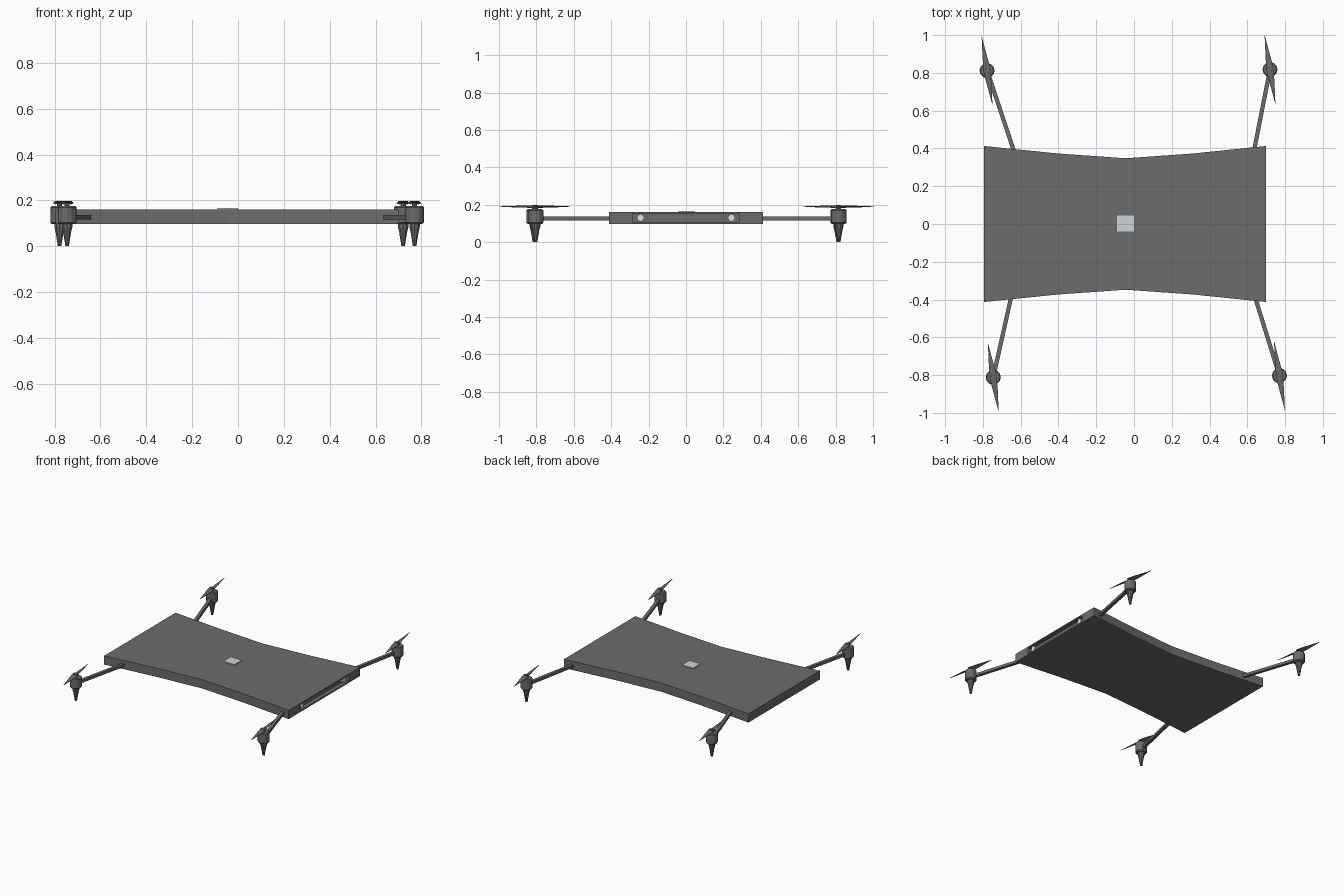
import bpy, bmesh
from math import pi
from mathutils import Vector, Matrix

if "Cube" in bpy.data.objects:
    bpy.data.objects.remove(bpy.data.objects["Cube"])


def material(name, r, g, b):
    m = bpy.data.materials.new(name)
    m.use_nodes = True
    m.diffuse_color = (r, g, b, 1)
    m.node_tree.nodes["Principled BSDF"].inputs["Base Color"].default_value = (r, g, b, 1)
    return m


grey = material("dark grey", 0.15, 0.15, 0.15)
silver = material("light grey", 0.62, 0.65, 0.68)
white = material("lamp white", 0.75, 0.75, 0.75)


def finish(name, bm, mat):
    bmesh.ops.recalc_face_normals(bm, faces=bm.faces)
    mesh = bpy.data.meshes.new(name)
    bm.to_mesh(mesh)
    bm.free()
    mesh.materials.append(mat)
    obj = bpy.data.objects.new(name, mesh)
    bpy.context.collection.objects.link(obj)
    return obj


def prism(bm, outline, z0, z1):
    """Extrude a flat outline between two heights."""
    face = bm.faces.new([bm.verts.new((x, y, z0)) for x, y in outline])
    top = bmesh.ops.extrude_face_region(bm, geom=[face])["geom"]
    for v in top:
        if isinstance(v, bmesh.types.BMVert):
            v.co.z = z1


def lathe(bm, profile, centre, sides):
    """Stack of rings (radius, height) around a vertical axis."""
    rings = []
    for r, z in profile:
        ring = bmesh.ops.create_circle(bm, segments=sides, radius=r,
                                       matrix=Matrix.Translation((*centre, z)))["verts"]
        rings.append(ring)
    for low, high in zip(rings, rings[1:]):
        for i in range(sides):
            j = (i + 1) % sides
            bm.faces.new((low[i], low[j], high[j], high[i]))
    bm.faces.new(rings[0])
    bm.faces.new(rings[-1])


# Body: slab with waisted long edges
edge = [(-0.795, 0.413), (-0.4, 0.373), (-0.045, 0.348), (0.31, 0.373), (0.70, 0.413)]
bm = bmesh.new()
prism(bm, edge + [(x, -y) for x, y in reversed(edge)], 0.097, 0.161)

# Recessed slot in the +x end
bmesh.ops.recalc_face_normals(bm, faces=bm.faces)
end = max(bm.faces, key=lambda f: f.calc_center_median().x)
bmesh.ops.inset_region(bm, faces=[end], thickness=0.01)
for v in end.verts:
    v.co.y = 0.285 if v.co.y > 0 else -0.285
    v.co.z = 0.152 if v.co.z > 0.13 else 0.108
pocket = bmesh.ops.extrude_face_region(bm, geom=[end])["geom"]
for v in pocket:
    if isinstance(v, bmesh.types.BMVert):
        v.co.x -= 0.03
if end.is_valid:
    bmesh.ops.delete(bm, geom=[end], context="FACES_ONLY")
finish("body", bm, grey)

# Plate on top of the body
bm = bmesh.new()
prism(bm, [(-0.09, -0.04), (0, -0.04), (0, 0.045), (-0.09, 0.045)], 0.158, 0.167)
finish("top_plate", bm, silver)

# Lamps inside the slot
for side, y in (("left", 0.243), ("right", -0.243)):
    bm = bmesh.new()
    bmesh.ops.create_cone(bm, cap_ends=True, segments=8, radius1=0.02, radius2=0.02, depth=0.022,
                          matrix=Matrix.Translation((0.679, y, 0.13)) @ Matrix.Rotation(pi / 2, 4, "Y"))
    finish("lamp_" + side, bm, white)

# Arms with motor, foot and propeller at each corner
corners = {
    "back_right": ((-0.635, 0.385), (-0.778, 0.812)),
    "back_left": ((0.635, 0.385), (0.72, 0.818)),
    "front_right": ((-0.65, -0.385), (-0.745, -0.812)),
    "front_left": ((0.64, -0.385), (0.77, -0.803)),
}
motor_profile = [(0.034, 0.097), (0.04, 0.104), (0.04, 0.17), (0.034, 0.176)]
foot_profile = [(0.008, 0), (0.012, 0.025), (0.018, 0.06), (0.024, 0.085), (0.024, 0.1)]
hub_profile = [(0.012, 0.174), (0.012, 0.198)]
# Half blade: sideways, lengthwise, height
blade = [(0, 0.186, 0.19), (-0.014, 0.06, 0.186), (-0.017, 0, 0.184),
         (0.02, -0.01, 0.195), (0.016, 0.04, 0.195)]
blade_axis = Vector((-0.155, 0.988))
blade_side = Vector((0.988, 0.155))

for name, (root, tip) in corners.items():
    # Square arm rod
    a, b = Vector(root), Vector(tip)
    n = (b - a).normalized().orthogonal() * 0.011
    bm = bmesh.new()
    prism(bm, [a + n, b + n, b - n, a - n], 0.117, 0.137)
    finish("arm_" + name, bm, grey)

    for part, profile, sides in (("motor", motor_profile, 12), ("foot", foot_profile, 10),
                                 ("hub", hub_profile, 10)):
        bm = bmesh.new()
        lathe(bm, profile, tip, sides)
        finish(part + "_" + name, bm, grey)

    # Two pitched blades, opposite each other
    bm = bmesh.new()
    for turn in (1, -1):
        layers = []
        for lift in (-0.0015, 0.0015):
            pts = [(b + turn * (blade_side * s + blade_axis * l), z + lift) for s, l, z in blade]
            layers.append([bm.verts.new((p.x, p.y, z)) for p, z in pts])
        low, high = layers
        bm.faces.new(low)
        bm.faces.new(high)
        for i in range(len(blade)):
            j = (i + 1) % len(blade)
            bm.faces.new((low[i], low[j], high[j], high[i]))
    finish("propeller_" + name, bm, grey)
